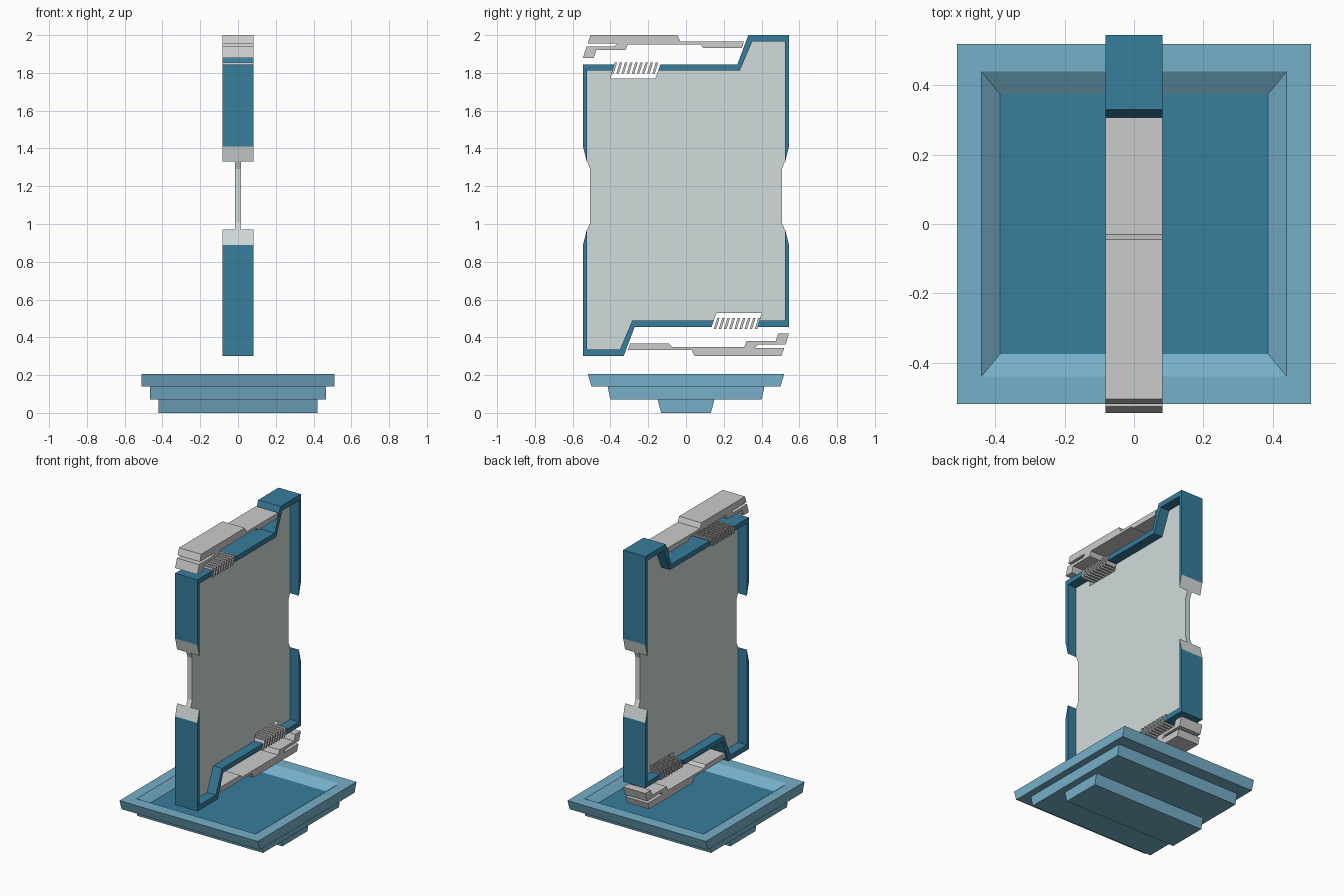
import bpy, bmesh

if "Cube" in bpy.data.objects:
    bpy.data.objects.remove(bpy.data.objects["Cube"])


def material(name, rgb):
    m = bpy.data.materials.new(name)
    m.diffuse_color = (*rgb, 1)
    m.use_nodes = True
    m.node_tree.nodes["Principled BSDF"].inputs["Base Color"].default_value = m.diffuse_color
    return m


BLUE = material("frame_blue", (0.038, 0.205, 0.333))
LIGHT = material("base_light_blue", (0.18, 0.43, 0.58))
GLASS = material("panel_pale", (0.65, 0.72, 0.71))
MID = 1.15  # height of the half-turn symmetry axis of the upright


def turned(points):
    return [(-y, 2 * MID - z) for y, z in points]


def finish(name, bm, mats):
    bmesh.ops.recalc_face_normals(bm, faces=bm.faces)
    mesh = bpy.data.meshes.new(name)
    bm.to_mesh(mesh)
    bm.free()
    for m in mats:
        mesh.materials.append(m)
    obj = bpy.data.objects.new(name, mesh)
    bpy.context.collection.objects.link(obj)
    return obj


def add_prism(bm, profile, half, pale_edge=None):
    """Extrude a (y, z) profile along x; one side face may use material 1."""
    a = [bm.verts.new((-half, y, z)) for y, z in profile]
    b = [bm.verts.new((half, y, z)) for y, z in profile]
    bm.faces.new(a)
    bm.faces.new(b[::-1])
    n = len(a)
    for i in range(n):
        j = (i + 1) % n
        f = bm.faces.new((a[i], b[i], b[j], a[j]))
        f.material_index = 1 if i == pale_edge else 0


def prism(name, profile, half, mats=(), pale_edge=None):
    bm = bmesh.new()
    add_prism(bm, profile, half, pale_edge)
    return finish(name, bm, mats)


def stepped(name, rings):
    """Loft rectangles (half x, half y, z); the last cap is material 1."""
    bm = bmesh.new()
    loops = [[bm.verts.new((sx * x, sy * y, z))
              for sx, sy in ((-1, -1), (1, -1), (1, 1), (-1, 1))]
             for x, y, z in rings]
    bm.faces.new(loops[0])
    for p, q in zip(loops, loops[1:]):
        for i in range(4):
            j = (i + 1) % 4
            bm.faces.new((p[i], p[j], q[j], q[i]))
    cap = bm.faces.new(loops[-1])
    cap.material_index = 1 if len(rings) > 2 else 0
    return finish(name, bm, (LIGHT, BLUE))


# Base: three tiers, the top one with a sunken tray
stepped("base_foot", [(0.42, 0.132, 0), (0.42, 0.15, 0.07)])
stepped("base_middle", [(0.465, 0.40, 0.07), (0.465, 0.415, 0.14)])
stepped("base_tray", [(0.51, 0.50, 0.14), (0.51, 0.52, 0.205),
                      (0.44, 0.44, 0.205), (0.387, 0.375, 0.165)])

# Thin panel: half outline, completed by its half-turn copy
half_panel = [(-0.525, 0.335), (-0.35, 0.335), (-0.285, 0.488), (0.147, 0.488),
              (0.162, 0.53), (0.40, 0.53), (0.387, 0.488), (0.525, 0.488),
              (0.525, 0.965), (0.507, 1.01), (0.507, 1.29), (0.525, 1.335)]
prism("panel", half_panel + turned(half_panel), 0.017, (GLASS,))

# Frame rails, with pale chamfered ends
long_rail = [(-0.525, 0.97), (-0.545, 0.89), (-0.545, 0.30), (-0.33, 0.30),
             (-0.272, 0.455), (0.135, 0.455), (0.147, 0.488), (-0.285, 0.488),
             (-0.35, 0.335), (-0.525, 0.335)]
short_rail = [(0.545, 0.89), (0.525, 0.97), (0.525, 0.488), (0.387, 0.488),
              (0.377, 0.455), (0.545, 0.455)]

# Clamp bar with a slotted end
clamp = [(-0.505, 2.0), (-0.045, 2.0), (-0.03, 1.967), (0.307, 1.967),
         (0.296, 1.932), (0.092, 1.932), (0.075, 1.95), (-0.308, 1.95),
         (-0.32, 1.92), (-0.475, 1.92), (-0.488, 1.88), (-0.545, 1.88),
         (-0.527, 1.939), (-0.38, 1.939), (-0.365, 1.956), (-0.52, 1.956)]

for side, move in (("lower", list), ("upper", turned)):
    prism(side + "_long_rail", move(long_rail), 0.082, (BLUE, GLASS), 0)
    prism(side + "_short_rail", move(short_rail), 0.082, (BLUE, GLASS), 0)
    prism(side + "_clamp_bar", turned(clamp) if side == "lower" else clamp, 0.082)
    # Row of slanted vent fins
    bm = bmesh.new()
    for i in range(9):
        y = 0.147 + 0.0272 * i
        add_prism(bm, move([(y, 0.445), (y + 0.013, 0.445),
                            (y + 0.031, 0.502), (y + 0.018, 0.502)]), 0.082)
    finish(side + "_vent_fins", bm, ())
